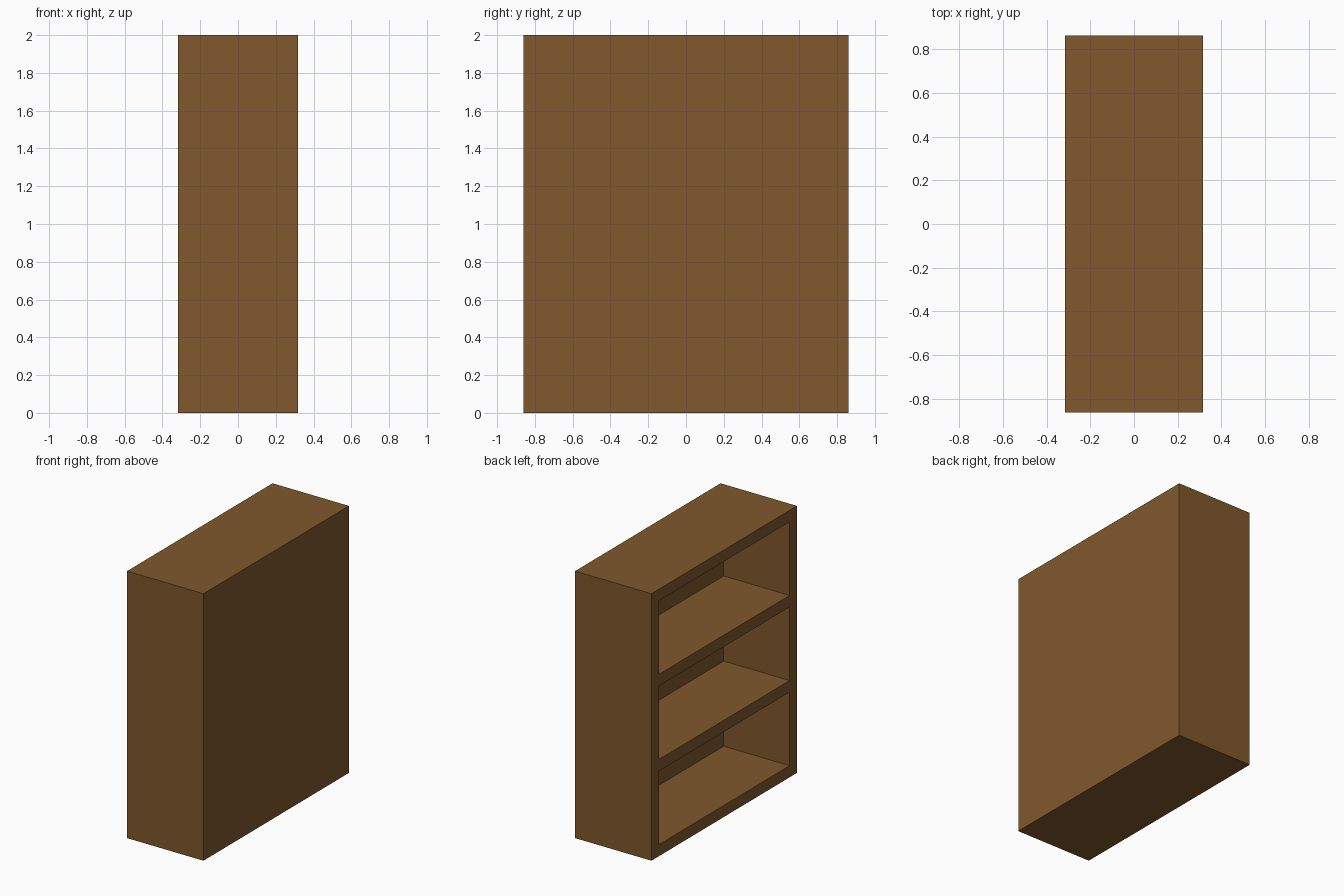
import bpy

if "Cube" in bpy.data.objects:
    bpy.data.objects.remove(bpy.data.objects["Cube"])

# Overall size and board thickness
W, D, H, T = 0.633, 1.722, 2.0, 0.087
SHELVES = 2

wood = bpy.data.materials.new("brown wood")
wood.diffuse_color = (0.216, 0.098, 0.026, 1)
wood.use_nodes = True
wood.node_tree.nodes["Principled BSDF"].inputs["Base Color"].default_value = wood.diffuse_color


def board(name, x0, x1, y0, y1, z0, z1):
    """Axis-aligned board between two corners."""
    bpy.ops.mesh.primitive_cube_add(size=1)
    ob = bpy.context.object
    ob.name = name
    for v in ob.data.vertices:
        v.co = (x1 if v.co.x > 0 else x0,
                y1 if v.co.y > 0 else y0,
                z1 if v.co.z > 0 else z0)
    ob.data.materials.append(wood)
    return ob


# Bookcase carcass, cut open on the -x side into equal bays
case = board("bookcase", -W / 2, W / 2, -D / 2, D / 2, 0, H)
bays = SHELVES + 1
bay_h = (H - T * (bays + 1)) / bays
for i in range(bays):
    z = T + i * (bay_h + T)
    cutter = board(f"bay_cutter_{i + 1}", -W / 2 - 0.1, W / 2 - T,
                   -D / 2 + T, D / 2 - T, z, z + bay_h)
    cutter.hide_render = True
    mod = case.modifiers.new(f"bay_{i + 1}", 'BOOLEAN')
    mod.operation = 'DIFFERENCE'
    mod.solver = 'EXACT'
    mod.object = cutter

# Apply the cuts and remove the cutters
bpy.context.view_layer.objects.active = case
for mod in list(case.modifiers):
    bpy.ops.object.modifier_apply(modifier=mod.name)
for ob in list(bpy.data.objects):
    if ob != case:
        bpy.data.objects.remove(ob)
